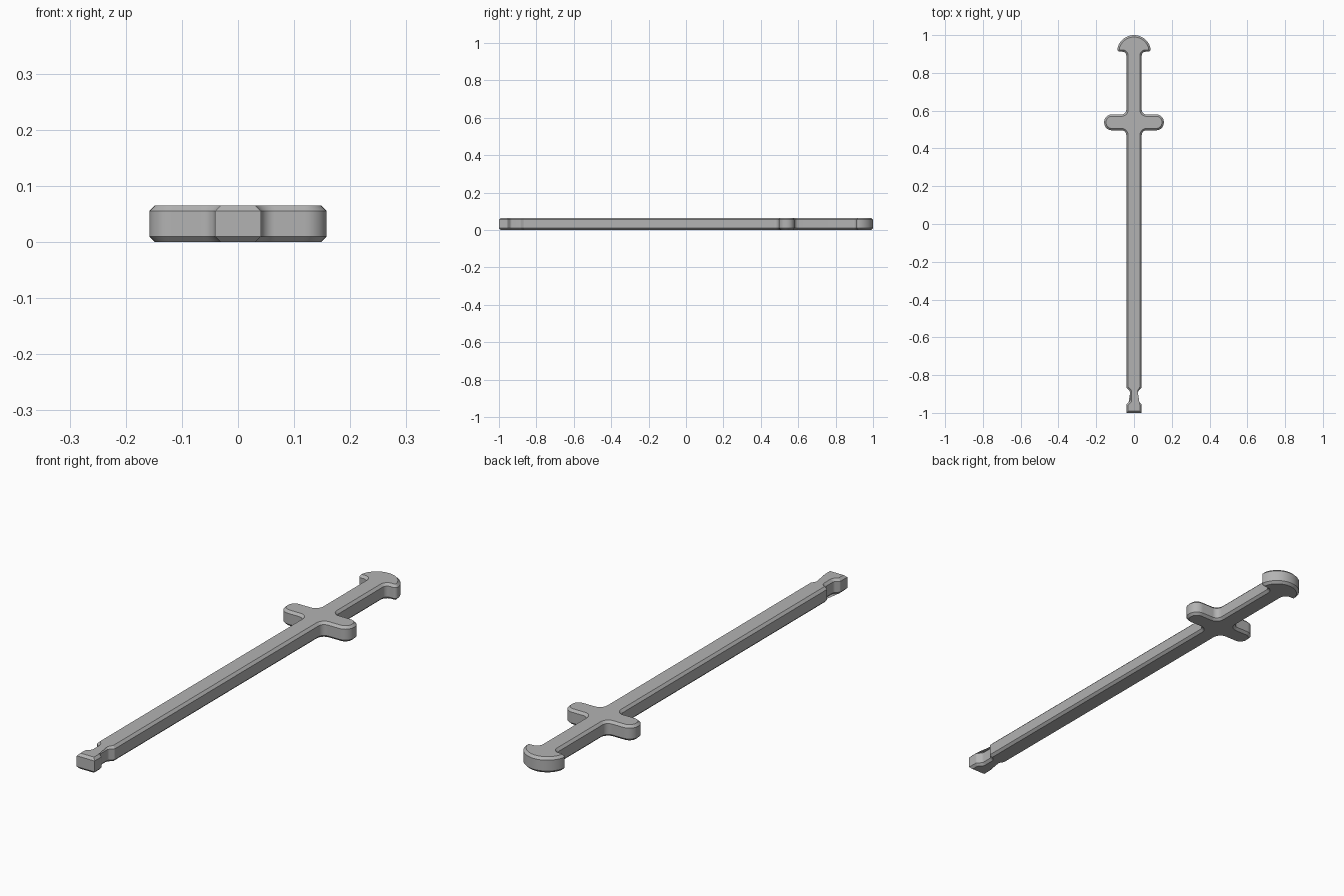
import bpy, bmesh, math
from mathutils import Vector

cube = bpy.data.objects.get("Cube")
if cube:
    bpy.data.objects.remove(cube, do_unlink=True)

HEIGHT, CHAMFER = 0.065, 0.01
HALF = 0.041          # half width of the blade and grip
GUARD, POMMEL = 0.158, 0.09
STEPS = 8


def fillet(prev, p, nxt, r):
    """Replace corner p by an arc of radius r."""
    if r == 0:
        return [p]
    a, b = (prev - p).normalized(), (nxt - p).normalized()
    half = a.angle(b) / 2
    centre = p + (a + b).normalized() * (r / math.sin(half))
    t = r / math.tan(half)
    start, end = p + a * t - centre, p + b * t - centre
    sweep = math.atan2(start.x * end.y - start.y * end.x, start.dot(end))
    out = []
    for i in range(STEPS + 1):
        k = sweep * i / STEPS
        c, s = math.cos(k), math.sin(k)
        out.append(centre + Vector((start.x * c - start.y * s,
                                    start.x * s + start.y * c)))
    return out


# Right half of the outline, from tip to pommel: x, y, corner radius
corners = [
    (0, -1, 0), (HALF, -1, 0),
    (HALF, -0.955, 0.01), (0.022, -0.937, 0.015),       # notch near the tip
    (0.022, -0.885, 0.015), (HALF, -0.867, 0.01),
    (HALF, 0.496, 0.025), (GUARD, 0.496, 0.04),         # crossguard
    (GUARD, 0.58, 0.04), (HALF, 0.58, 0.025),
    (HALF, 0.912, 0.02), (POMMEL + 0.002, 0.912, 0.014),  # pommel underside
]
# Domed pommel
for deg in range(20, 91, 7):
    a = math.radians(deg)
    corners.append((POMMEL * math.cos(a), 1 - POMMEL + POMMEL * math.sin(a), 0))
corners[-1] = (0, 1, 0)

pts = [Vector(c[:2]) for c in corners]
half = [pts[0]]
for i in range(1, len(pts) - 1):
    half += fillet(pts[i - 1], pts[i], pts[i + 1], corners[i][2])
half.append(pts[-1])
outline = half + [Vector((-p.x, p.y)) for p in reversed(half[1:-1])]


def inset(points, d):
    """Move a counter-clockwise outline inward by d with mitred corners."""
    out, n = [], len(points)
    for i, p in enumerate(points):
        e1 = (p - points[i - 1]).normalized()
        e2 = (points[(i + 1) % n] - p).normalized()
        n1, n2 = Vector((-e1.y, e1.x)), Vector((-e2.y, e2.x))
        out.append(p + (n1 + n2) * (d / (1 + n1.dot(n2))))
    return out


# Stack the outline into a slab with chamfered rims
inner = inset(outline, CHAMFER)
bm = bmesh.new()
levels = [(inner, 0), (outline, CHAMFER), (outline, HEIGHT - CHAMFER), (inner, HEIGHT)]
rings = [[bm.verts.new((p.x, p.y, z)) for p in loop] for loop, z in levels]
n = len(outline)
for low, high in zip(rings, rings[1:]):
    for i in range(n):
        j = (i + 1) % n
        bm.faces.new((low[i], low[j], high[j], high[i]))
bm.faces.new(rings[-1])
bm.faces.new(rings[0][::-1])
bmesh.ops.recalc_face_normals(bm, faces=bm.faces)

mesh = bpy.data.meshes.new("sword_body")
bm.to_mesh(mesh)
bm.free()
sword = bpy.data.objects.new("sword_body", mesh)
bpy.context.collection.objects.link(sword)

# Plain grey
grey = bpy.data.materials.new("plain_grey")
grey.use_nodes = True
colour = (0.45, 0.45, 0.45, 1)
grey.diffuse_color = colour
grey.node_tree.nodes["Principled BSDF"].inputs["Base Color"].default_value = colour
mesh.materials.append(grey)

# Smooth the rounded walls, keep chamfer edges crisp
bpy.ops.object.select_all(action="DESELECT")
sword.select_set(True)
bpy.context.view_layer.objects.active = sword
bpy.ops.object.shade_smooth_by_angle(angle=math.radians(30))
